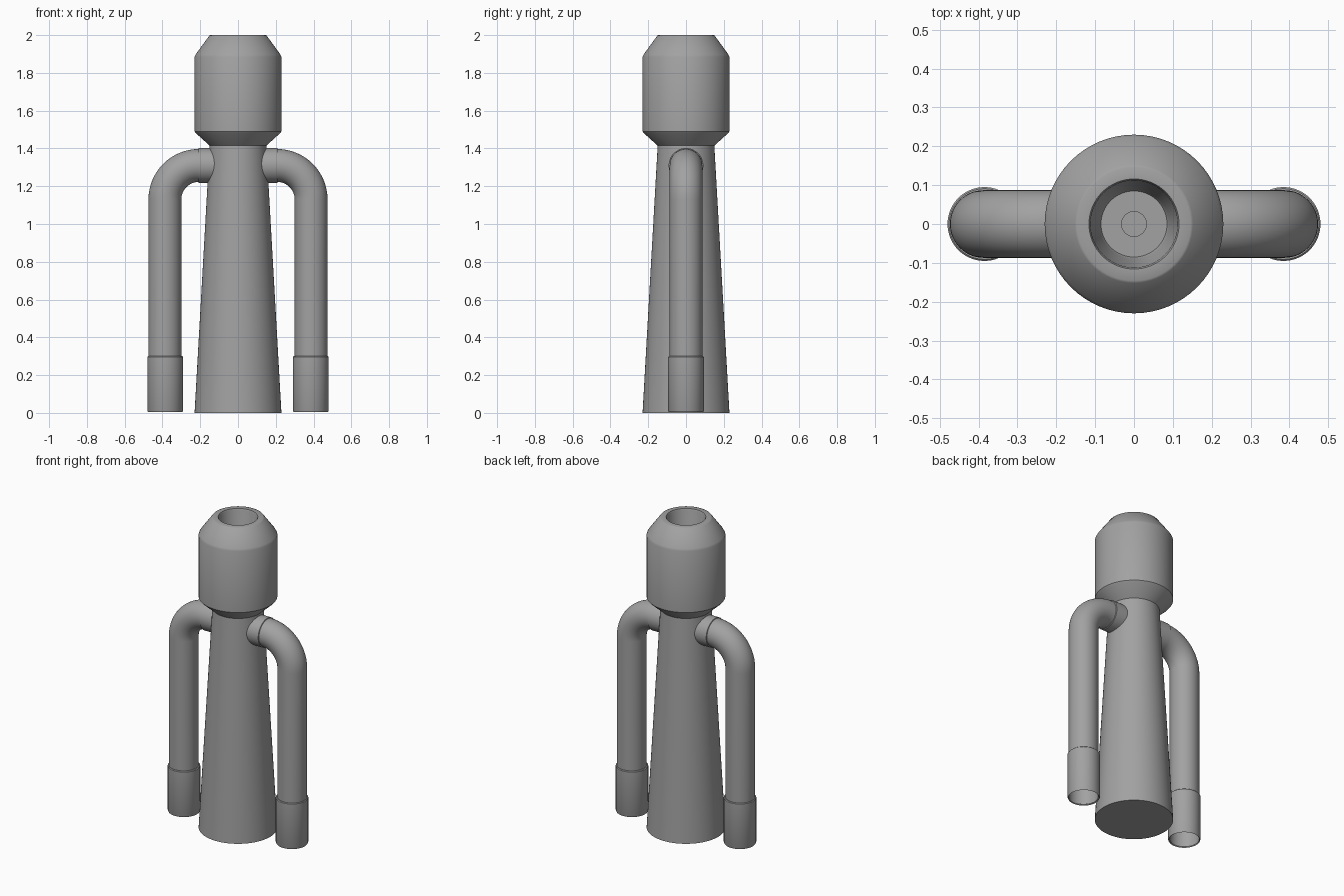
import bpy, bmesh, math
from mathutils import Matrix, Vector

cube = bpy.data.objects.get("Cube")
if cube:
    bpy.data.objects.remove(cube)

SIDES = 64
grey = bpy.data.materials.new("plain_grey")
grey.use_nodes = True
GREY = (0.36, 0.36, 0.36, 1)
grey.diffuse_color = GREY
grey.node_tree.nodes["Principled BSDF"].inputs["Base Color"].default_value = GREY


def make_object(name, bm):
    mesh = bpy.data.meshes.new(name)
    bm.to_mesh(mesh)
    bm.free()
    mesh.materials.append(grey)
    obj = bpy.data.objects.new(name, mesh)
    bpy.context.collection.objects.link(obj)
    bpy.ops.object.select_all(action="DESELECT")
    obj.select_set(True)
    bpy.context.view_layer.objects.active = obj
    bpy.ops.object.shade_smooth_by_angle(angle=math.radians(30))
    return obj


def sweep(name, frames):
    """Skin circles given as (matrix, radius); zero radius closes an end."""
    bm = bmesh.new()
    rings = []
    for matrix, radius in frames:
        if radius == 0:
            rings.append([bm.verts.new(matrix.translation)] * SIDES)
            continue
        angles = [2 * math.pi * i / SIDES for i in range(SIDES)]
        rings.append([bm.verts.new(matrix @ Vector((radius * math.cos(a), radius * math.sin(a), 0)))
                      for a in angles])
    for low, high in zip(rings, rings[1:]):
        for i in range(SIDES):
            j = (i + 1) % SIDES
            corners = dict.fromkeys((low[i], low[j], high[j], high[i]))
            bm.faces.new(list(corners))
    return make_object(name, bm)


def lathe(name, profile, base=Matrix()):
    return sweep(name, [(base @ Matrix.Translation((0, 0, z)), r) for r, z in profile])


# Tapered central column
lathe("column", [(0, 0), (0.23, 0), (0.148, 1.45), (0, 1.45)])

# Hollow head with chamfered ends and a deep tapered bore
lathe("head", [(0, 1.41), (0.145, 1.41), (0.222, 1.48), (0.23, 1.49), (0.23, 1.885),
               (0.224, 1.898), (0.152, 1.997), (0.146, 2), (0.116, 2),
               (0.112, 1.99), (0.09, 1.56), (0.085, 1.55), (0, 1.55)])

# Small pin on the bore floor
lathe("bore_pin", [(0.033, 1.54), (0.033, 1.56), (0, 1.56)])

# Side pipes, collars and foot sleeves
PIPE_R, LEG_X, ARM_Z, BEND = 0.087, 0.387, 1.31, 0.18
for side, sign in (("left", 1), ("right", -1)):
    turn = Matrix.Rotation(0 if sign > 0 else math.pi, 4, "Z")
    path = [(Matrix.Translation((LEG_X, 0, 0.01)), PIPE_R)]
    for step in range(17):
        a = math.pi / 2 * step / 16
        centre = (LEG_X - BEND + BEND * math.cos(a), 0, ARM_Z - BEND + BEND * math.sin(a))
        path.append((Matrix.Translation(centre) @ Matrix.Rotation(-a, 4, "Y"), PIPE_R))
    path.append((Matrix.Translation((0.1, 0, ARM_Z)) @ Matrix.Rotation(-math.pi / 2, 4, "Y"), PIPE_R))
    sweep(side + "_pipe", [(turn @ m, r) for m, r in path])

    collar_base = turn @ Matrix.Translation((0.08, 0, ARM_Z)) @ Matrix.Rotation(math.pi / 2, 4, "Y")
    lathe(side + "_collar", [(0.092, 0), (0.092, 0.128), (PIPE_R, 0.13)], collar_base)

    sleeve_base = turn @ Matrix.Translation((LEG_X - 0.002, 0, 0))
    lathe(side + "_sleeve", [(PIPE_R, 0.01), (0.092, 0.005), (0.095, 0.012),
                             (0.095, 0.296), (0.091, 0.3), (PIPE_R - 0.003, 0.3)], sleeve_base)
